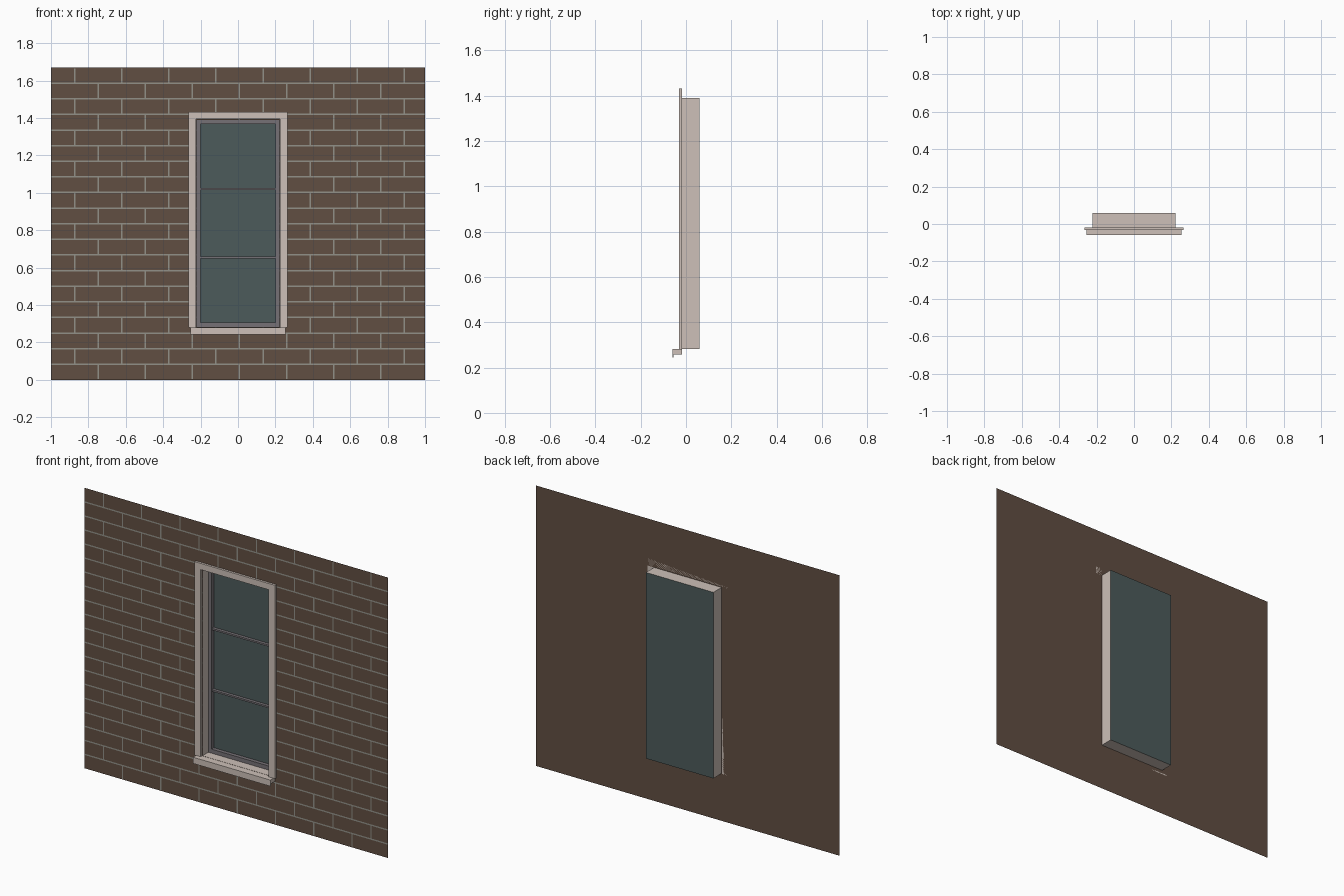
import bpy
import bmesh

cube = bpy.data.objects.get("Cube")
if cube:
    bpy.data.objects.remove(cube, do_unlink=True)


def material(name, rgb):
    m = bpy.data.materials.new(name)
    m.use_nodes = True
    m.diffuse_color = (*rgb, 1)
    m.node_tree.nodes["Principled BSDF"].inputs["Base Color"].default_value = (*rgb, 1)
    return m


BRICK = material("brown brick", (0.12, 0.077, 0.054))
MORTAR = material("grey mortar", (0.29, 0.285, 0.25))
TRIM = material("cream trim", (0.61, 0.53, 0.48))
SASH = material("grey sash", (0.18, 0.165, 0.18))
GLASS = material("dark teal glass", (0.073, 0.105, 0.105))

# Shared dimensions
WALL_TOP, WALL_Y = 1.67, -0.0175
OPEN_X, OPEN_LOW, OPEN_HIGH = 0.222, 0.282, 1.39
BACK = 0.06


def finish(name, bm, mat):
    mesh = bpy.data.meshes.new(name)
    bm.to_mesh(mesh)
    bm.free()
    mesh.materials.append(mat)
    obj = bpy.data.objects.new(name, mesh)
    bpy.context.collection.objects.link(obj)
    return obj


def quad(bm, x0, x1, z0, z1, y):
    """Upright rectangle facing the front."""
    corners = ((x0, z0), (x1, z0), (x1, z1), (x0, z1))
    bm.faces.new([bm.verts.new((x, y, z)) for x, z in corners])


def quad_around_opening(bm, x0, x1, z0, z1, y):
    """Upright rectangle with the window opening left out."""
    if x1 <= -OPEN_X or x0 >= OPEN_X or z1 <= OPEN_LOW or z0 >= OPEN_HIGH:
        quad(bm, x0, x1, z0, z1, y)
        return
    low, high = max(z0, OPEN_LOW), min(z1, OPEN_HIGH)
    if z0 < low:
        quad(bm, x0, x1, z0, low, y)
    if z1 > high:
        quad(bm, x0, x1, high, z1, y)
    if x0 < -OPEN_X:
        quad(bm, x0, -OPEN_X, low, high, y)
    if x1 > OPEN_X:
        quad(bm, OPEN_X, x1, low, high, y)


def box(bm, x0, x1, y0, y1, z0, z1):
    verts = bmesh.ops.create_cube(bm, size=1)["verts"]
    for v in verts:
        v.co.x = x1 if v.co.x > 0 else x0
        v.co.y = y1 if v.co.y > 0 else y0
        v.co.z = z1 if v.co.z > 0 else z0


# Wall sheet with the opening
bm = bmesh.new()
quad_around_opening(bm, -1, 1, 0, WALL_TOP, WALL_Y)
finish("brick_wall", bm, BRICK)

# Mortar joints in running bond
COURSES = 20
course = WALL_TOP / COURSES
pitch, half = 0.252, 0.004
joint_y = WALL_Y - 0.001
bm = bmesh.new()
for row in range(COURSES):
    z = row * course
    if row:
        quad_around_opening(bm, -1, 1, z - half, z + half, joint_y)
    x = 0.008 - 4 * pitch + pitch * (0.5 if row % 2 else 1)
    while x < 0.99:
        quad_around_opening(bm, x - half, x + half, z + half, z + course - half, joint_y)
        x += pitch
finish("mortar_joints", bm, MORTAR)

# Jamb lining: open tube running from the wall to the glass
bm = bmesh.new()
corners = [(-OPEN_X, OPEN_LOW), (OPEN_X, OPEN_LOW), (OPEN_X, OPEN_HIGH), (-OPEN_X, OPEN_HIGH)]
front = [bm.verts.new((x, WALL_Y, z)) for x, z in corners]
rear = [bm.verts.new((x, BACK, z)) for x, z in corners]
for i in range(4):
    j = (i + 1) % 4
    bm.faces.new((front[i], rear[i], rear[j], front[j]))
bmesh.ops.reverse_faces(bm, faces=bm.faces[:])
finish("jamb_lining", bm, TRIM)

# Casing around the front of the opening
bm = bmesh.new()
for s in (-1, 1):
    xs = sorted((s * 0.224, s * 0.265))
    box(bm, *xs, -0.031, WALL_Y, 0.28, 1.395)
box(bm, -0.265, 0.265, -0.031, WALL_Y, 1.395, 1.432)
finish("casing", bm, TRIM)

# Sill with a drip lip
bm = bmesh.new()
profile = [(WALL_Y, 0.281), (-0.06, 0.281), (-0.06, 0.244), (-0.055, 0.244),
           (-0.055, 0.257), (WALL_Y, 0.257)]
face = bm.faces.new([bm.verts.new((-0.255, y, z)) for y, z in profile])
extruded = bmesh.ops.extrude_face_region(bm, geom=[face], use_keep_orig=True)["geom"]
for v in extruded:
    if isinstance(v, bmesh.types.BMVert):
        v.co.x = 0.255
bmesh.ops.recalc_face_normals(bm, faces=bm.faces[:])
finish("sill", bm, TRIM)

# Sash frame and glazing bars
SASH_FRONT, SASH_REAR = 0.036, 0.0585
edge = OPEN_X - 0.001
bm = bmesh.new()
for s in (-1, 1):
    xs = sorted((s * 0.2, s * edge))
    box(bm, *xs, SASH_FRONT, SASH_REAR, OPEN_LOW + 0.001, OPEN_HIGH - 0.001)
box(bm, -0.2, 0.2, SASH_FRONT, SASH_REAR, OPEN_LOW + 0.001, 0.307)
box(bm, -0.2, 0.2, SASH_FRONT, SASH_REAR, 1.368, OPEN_HIGH - 0.001)
for z in (0.654, 1.02):
    box(bm, -0.2, 0.2, SASH_FRONT + 0.004, SASH_REAR, z - 0.005, z + 0.005)
finish("sash", bm, SASH)

# Glass pane closing the back
bm = bmesh.new()
quad(bm, -OPEN_X, OPEN_X, OPEN_LOW, OPEN_HIGH, BACK)
finish("glass_pane", bm, GLASS)
